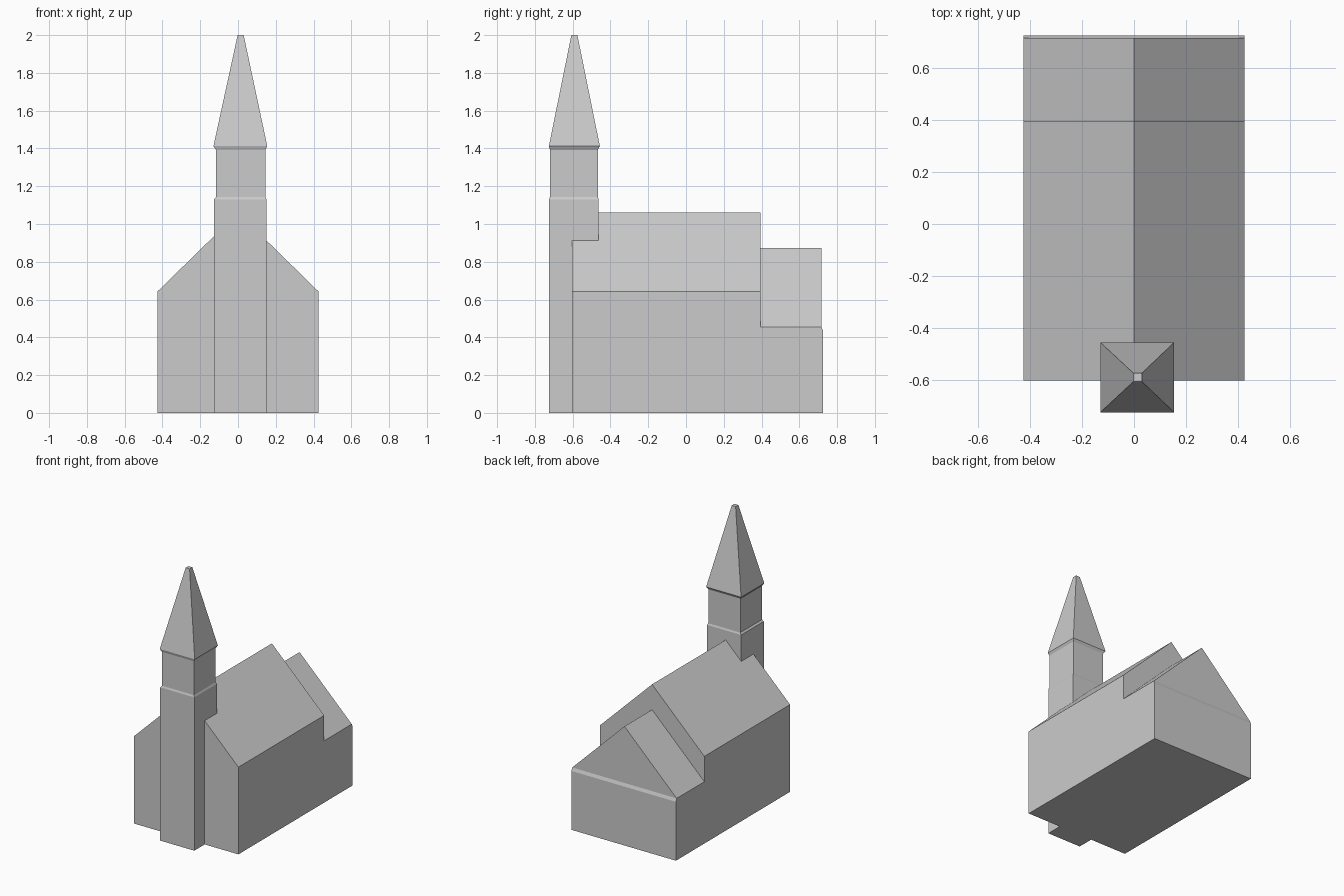
import bpy, bmesh

if "Cube" in bpy.data.objects:
    bpy.data.objects.remove(bpy.data.objects["Cube"])


def finish(name, bm):
    bmesh.ops.recalc_face_normals(bm, faces=bm.faces)
    mesh = bpy.data.meshes.new(name)
    bm.to_mesh(mesh)
    bm.free()
    obj = bpy.data.objects.new(name, mesh)
    bpy.context.collection.objects.link(obj)
    return obj


def loft(name, rings):
    """Skin a stack of closed rings that share a point count, capping both ends."""
    bm = bmesh.new()
    loops = [[bm.verts.new(p) for p in ring] for ring in rings]
    n = len(loops[0])
    for a, b in zip(loops, loops[1:]):
        for i in range(n):
            j = (i + 1) % n
            bm.faces.new((a[i], a[j], b[j], b[i]))
    bm.faces.new(loops[0])
    bm.faces.new(loops[-1])
    return finish(name, bm)


def rect(x0, x1, y0, y1, z):
    return [(x0, y0, z), (x1, y0, z), (x1, y1, z), (x0, y1, z)]


def gabled(name, y0, y1, eave, ridge):
    """House-shaped block with its ridge along y."""
    w = 0.426
    section = [(-w, 0), (w, 0), (w, eave), (0, ridge), (-w, eave)]
    return loft(name, [[(x, y, z) for x, z in section] for y in (y0, y1)])


# Main hall and lower rear hall
gabled("nave", -0.604, 0.395, 0.643, 1.06)
gabled("choir", 0.395, 0.717, 0.456, 0.873)

# Thicker rear wall with a sloped top below the set-back gable
wall = [(0.717, 0), (0.726, 0), (0.726, 0.434), (0.717, 0.456)]
loft("choir_end_wall", [[(x, y, z) for y, z in wall] for x in (-0.426, 0.426)])

# Square tower: shaft, sloped step, narrower belfry
loft("tower", [
    rect(-0.127, 0.151, -0.725, -0.462, 0),
    rect(-0.127, 0.151, -0.725, -0.462, 1.13),
    rect(-0.116, 0.145, -0.72, -0.467, 1.143),
    rect(-0.116, 0.145, -0.72, -0.467, 1.393),
])

# Spire with flared eaves and blunt tip
loft("spire", [
    rect(-0.116, 0.145, -0.72, -0.467, 1.393),
    rect(-0.13, 0.155, -0.726, -0.456, 1.412),
    rect(-0.002, 0.03, -0.607, -0.575, 2.0),
])
